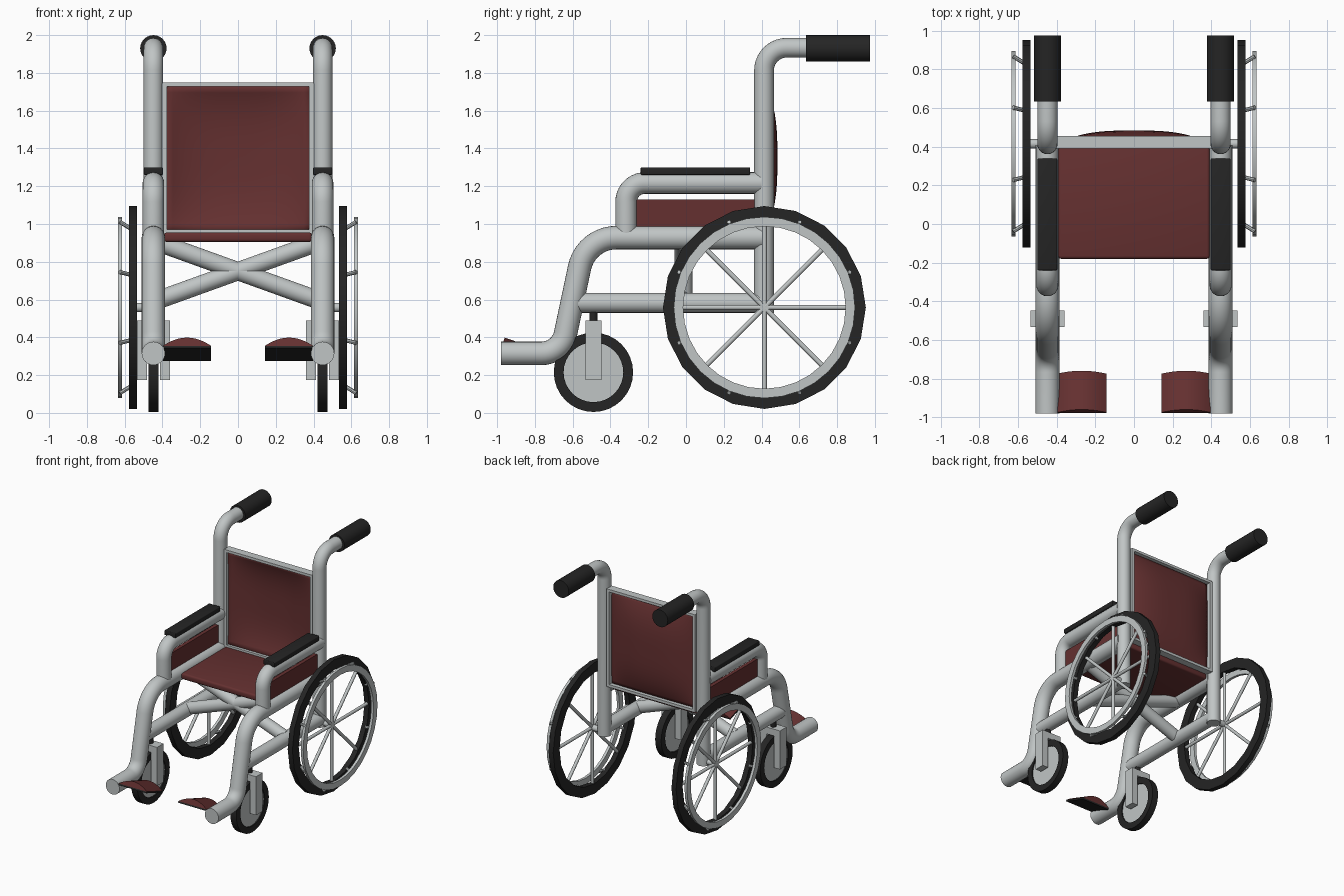
import bpy, bmesh, math
from mathutils import Vector, Matrix

if "Cube" in bpy.data.objects:
    bpy.data.objects.remove(bpy.data.objects["Cube"])


def material(name, rgb):
    m = bpy.data.materials.new(name)
    m.diffuse_color = (*rgb, 1)
    m.use_nodes = True
    m.node_tree.nodes["Principled BSDF"].inputs["Base Color"].default_value = m.diffuse_color
    return m


METAL = material("grey_metal", (0.53, 0.56, 0.56))
RED = material("dark_red_cloth", (0.13, 0.03, 0.03))
BLACK = material("black_rubber", (0.018, 0.018, 0.018))


def add_mesh(name, bm, mat):
    bmesh.ops.recalc_face_normals(bm, faces=bm.faces)
    me = bpy.data.meshes.new(name)
    bm.to_mesh(me)
    bm.free()
    me.materials.append(mat)
    ob = bpy.data.objects.new(name, me)
    bpy.context.collection.objects.link(ob)
    return ob


def box(name, lo, hi, mat, bevel=0, matrix=None):
    lo, hi = Vector(lo), Vector(hi)
    bm = bmesh.new()
    bmesh.ops.create_cube(bm, size=1)
    for v in bm.verts:
        v.co = (lo + hi) / 2 + Vector(a * abs(b) for a, b in zip(v.co, hi - lo))
    if bevel:
        bmesh.ops.bevel(bm, geom=bm.edges[:], offset=bevel, segments=3,
                        affect='EDGES', profile=0.5)
    if matrix:
        bmesh.ops.transform(bm, matrix=matrix, verts=bm.verts)
    return add_mesh(name, bm, mat)


def rods(name, pairs, r, mat, sides=12):
    """Straight cylinders between pairs of points, joined in one object."""
    bm = bmesh.new()
    for a, b in pairs:
        a, b = Vector(a), Vector(b)
        d = b - a
        m = Matrix.Translation((a + b) / 2) @ d.to_track_quat('Z', 'Y').to_matrix().to_4x4()
        bmesh.ops.create_cone(bm, cap_ends=True, segments=sides, radius1=r,
                              radius2=r, depth=d.length, matrix=m)
    return add_mesh(name, bm, mat)


def bent_tube(name, x, corners, bend, r, mat, sides=24):
    """Tube in a y-z plane through corners, with rounded bends."""
    pts = [Vector((x, *c)) for c in corners]
    path = [pts[0]]
    for i in range(1, len(pts) - 1):
        p, u, w = pts[i], (pts[i-1] - pts[i]).normalized(), (pts[i+1] - pts[i]).normalized()
        half = u.angle(w) / 2
        rad = bend[i - 1]
        centre = p + (u + w).normalized() * rad / math.sin(half)
        a = p + u * rad / math.tan(half) - centre
        b = p + w * rad / math.tan(half) - centre
        for k in range(11):
            path.append(centre + a.normalized().slerp(b.normalized(), k / 10) * rad)
    path.append(pts[-1])
    bm = bmesh.new()
    side = Vector((1, 0, 0))
    rings = []
    for i, p in enumerate(path):
        t = (path[min(i+1, len(path)-1)] - path[max(i-1, 0)]).normalized()
        if i in (1, len(path) - 2) or 0 < i < len(path) - 1:
            t = ((path[i+1] - p).normalized() + (p - path[i-1]).normalized()).normalized()
        n = t.cross(side)
        rings.append([bm.verts.new(p + r * (side * math.cos(q) + n * math.sin(q)))
                      for q in (2 * math.pi * k / sides for k in range(sides))])
    for A, B in zip(rings, rings[1:]):
        for k in range(sides):
            j = (k + 1) % sides
            bm.faces.new((A[k], A[j], B[j], B[k]))
    bm.faces.new(rings[0])
    bm.faces.new(rings[-1])
    return add_mesh(name, bm, mat)


def ring(name, centre, r_out, r_in, half, mat, n):
    """Flat-sided ring about the x axis."""
    bm = bmesh.new()
    c = Vector(centre)
    loops = []
    for k in range(n):
        q = 2 * math.pi * k / n
        d = Vector((0, math.cos(q), math.sin(q)))
        loops.append([bm.verts.new(c + d * rr + Vector((h, 0, 0)))
                      for rr, h in ((r_out, -half), (r_out, half), (r_in, half), (r_in, -half))])
    for k in range(n):
        A, B = loops[k], loops[(k + 1) % n]
        for i in range(4):
            j = (i + 1) % 4
            bm.faces.new((A[i], A[j], B[j], B[i]))
    return add_mesh(name, bm, mat)


def polar(x, r, deg, cy, cz):
    q = math.radians(deg)
    return (x, cy + r * math.cos(q), cz + r * math.sin(q))


for s, tag in ((-1, "left"), (1, "right")):
    X = 0.448 * s
    # frame tubes
    bent_tube("back_post_" + tag, X, [(0.413, 0.53), (0.413, 1.933), (0.68, 1.933)], [0.12], 0.052, METAL)
    bent_tube("main_tube_" + tag, X, [(0.41, 0.928), (-0.53, 0.928), (-0.66, 0.315), (-0.98, 0.315)],
              [0.2, 0.13], 0.062, METAL)
    bent_tube("arm_tube_" + tag, X, [(0.40, 1.217), (-0.317, 1.217), (-0.317, 0.93)], [0.1], 0.057, METAL)
    rods("lower_rail_" + tag, [((X, -0.62, 0.583), (X, 0.41, 0.583))], 0.053, METAL, 24)
    # grips, arm pads and side panels
    rods("hand_grip_" + tag, [((X, 0.635, 1.93), (X, 0.975, 1.93))], 0.07, BLACK, 24)
    box("arm_pad_" + tag, (X - 0.051, -0.24, 1.26), (X + 0.051, 0.34, 1.3), BLACK, 0.006)
    box("side_panel_" + tag, (X - 0.015, -0.27, 0.97), (X + 0.015, 0.38, 1.13), RED)

    # rear wheel
    W, cy, cz = 0.556 * s, 0.415, 0.558
    ring("rear_tyre_" + tag, (W, cy, cz), 0.537, 0.455, 0.021, BLACK, 20)
    ring("push_rim_" + tag, (0.624 * s, cy, cz), 0.48, 0.43, 0.011, METAL, 32)
    rods("wheel_spokes_" + tag, [(polar(W, 0, 45 * k, cy, cz), polar(W, 0.47, 45 * k, cy, cz))
                                 for k in range(8)], 0.013, METAL)
    rods("rim_struts_" + tag, [(polar(0.565 * s, 0.45, 45 * k + 22.5, cy, cz),
                                polar(0.625 * s, 0.49, 45 * k + 22.5, cy, cz))
                               for k in range(8)], 0.011, METAL, 8)
    rods("axle_" + tag, [((X, cy, cz), (0.568 * s, cy, cz))], 0.024, METAL, 16)

    # front caster
    fy, fz = -0.49, 0.215
    ring("caster_tyre_" + tag, (X, fy, fz), 0.21, 0.158, 0.027, BLACK, 32)
    rods("caster_disc_" + tag, [((X - 0.018, fy, fz), (X + 0.018, fy, fz))], 0.165, METAL, 32)
    for d in (-1, 1):
        a, b = sorted((X + d * 0.035, X + d * 0.088))
        box("caster_fork_" + tag, (a, fy - 0.042, 0.175), (b, fy + 0.042, 0.49), METAL)
    box("caster_fork_top_" + tag, (X - 0.036, fy - 0.042, 0.435), (X + 0.036, fy + 0.042, 0.49), METAL)
    rods("caster_stem_" + tag, [((X, fy, 0.48), (X, fy, 0.55))], 0.022, BLACK, 16)

    # tilted footrest: flat black plate with an arched red pad
    tilt = Matrix.Translation((0.27 * s, -0.975, 0.355)) @ Matrix.Rotation(math.radians(-19), 4, 'X')
    box("footrest_plate_" + tag, (-0.127, 0, -0.012), (0.127, 0.212, 0), BLACK, 0, tilt)
    bm = bmesh.new()
    arch = [(-0.127 + 0.254 * k / 12, 0.046 * (1 - (k / 6 - 1) ** 2)) for k in range(13)]
    for y in (0, 0.212):
        for x, z in arch:
            bm.verts.new((x, y, z))
    bm.verts.ensure_lookup_table()
    for k in range(12):
        bm.faces.new([bm.verts[i] for i in (k, k + 1, k + 14, k + 13)])
    bm.faces.new(bm.verts[:13])
    bm.faces.new(bm.verts[13:])
    bmesh.ops.transform(bm, matrix=tilt, verts=bm.verts)
    add_mesh("footrest_pad_" + tag, bm, RED)

    # upright of the backrest frame
    a, b = sorted((0.376 * s, 0.402 * s))
    box("backrest_side_" + tag, (a, 0.39, 0.95), (b, 0.455, 1.745), METAL)
    # crossed brace under the seat
    rods("cross_brace_" + tag, [((-0.43 * s, -0.013, 0.905), (0.43 * s, -0.013, 0.595))], 0.048, METAL, 24)

# seat and backrest bars
box("seat", (-0.392, -0.18, 0.905), (0.392, 0.40, 0.955), RED, 0.015)
box("backrest_top_bar", (-0.40, 0.39, 1.727), (0.40, 0.455, 1.748), METAL)
box("backrest_bottom_bar", (-0.40, 0.39, 0.948), (0.40, 0.455, 0.97), METAL)

# sagging backrest cloth
bm = bmesh.new()
bmesh.ops.create_grid(bm, x_segments=20, y_segments=20, size=1)
for v in bm.verts:
    u, w = v.co.x, v.co.y
    sag = (1 - abs(u) ** 3) * (1 - abs(w) ** 3)
    v.co = (0.385 * u, 0.415 + 0.063 * sag, 1.348 + 0.388 * w)
cloth = add_mesh("backrest_cloth", bm, RED)
mod = cloth.modifiers.new("thickness", 'SOLIDIFY')
mod.thickness = 0.012
mod.offset = 0

# smooth shading with sharp edges kept
for ob in bpy.context.collection.objects:
    ob.select_set(True)
    bpy.context.view_layer.objects.active = ob
bpy.ops.object.shade_smooth_by_angle(angle=math.radians(35))
